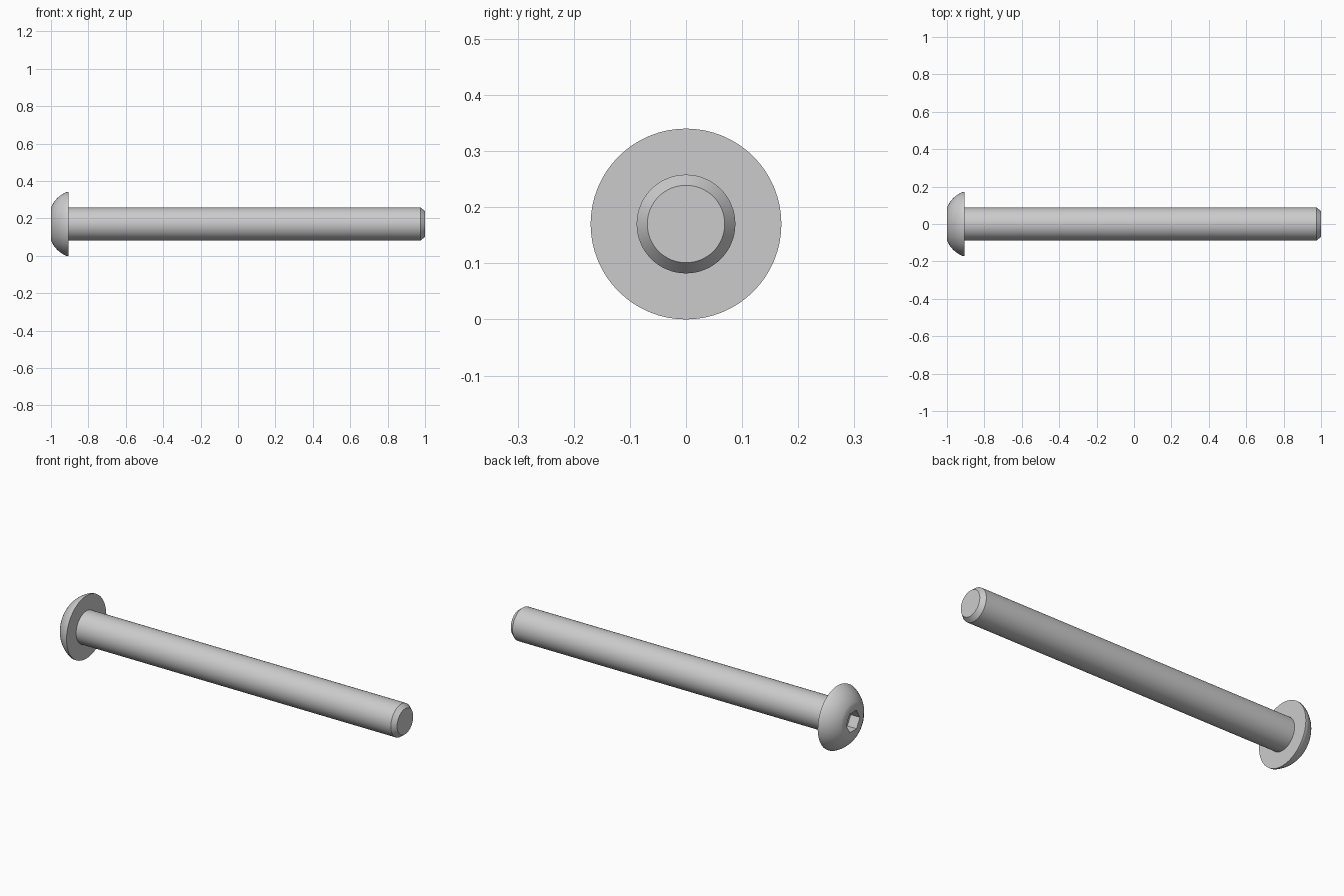
import bpy, bmesh, math
from mathutils import Matrix, Vector

if "Cube" in bpy.data.objects:
    bpy.data.objects.remove(bpy.data.objects["Cube"])

AXIS_Z = 0.17
SEGMENTS = 64


def finish(obj, angle=30):
    bpy.ops.object.select_all(action='DESELECT')
    obj.select_set(True)
    bpy.context.view_layer.objects.active = obj
    bpy.ops.object.shade_smooth_by_angle(angle=math.radians(angle))


def lathe_x(name, profile):
    """Revolve (x, radius) points about the screw axis."""
    bm = bmesh.new()
    verts = [bm.verts.new((x, 0, r)) for x, r in profile]
    edges = [bm.edges.new(pair) for pair in zip(verts, verts[1:])]
    bmesh.ops.spin(bm, geom=verts + edges, cent=(0, 0, 0), axis=(1, 0, 0),
                   angle=math.tau, steps=SEGMENTS, use_duplicate=False)
    bmesh.ops.remove_doubles(bm, verts=bm.verts, dist=1e-5)
    bmesh.ops.holes_fill(bm, edges=[e for e in bm.edges if e.is_boundary], sides=0)
    bmesh.ops.recalc_face_normals(bm, faces=bm.faces)
    mesh = bpy.data.meshes.new(name)
    bm.to_mesh(mesh)
    bm.free()
    obj = bpy.data.objects.new(name, mesh)
    obj.location.z = AXIS_Z
    bpy.context.collection.objects.link(obj)
    return obj


def arc(p, q, bulge, steps):
    """Shallow domed curve from p to q, bowed outward by bulge."""
    p, q = Vector(p), Vector(q)
    d = (q - p).normalized()
    out = Vector((-d.y, d.x))
    return [tuple(p.lerp(q, t) + out * bulge * 4 * t * (1 - t))
            for t in (i / steps for i in range(steps + 1))]


# One-piece screw: domed head, thin rim, shank and chamfered tip
profile = arc((-1, 0.087), (-0.918, 0.17), 0.012, 10)
profile += [(-0.907, 0.17), (-0.907, 0.088), (0.976, 0.088), (1, 0.069)]
screw = lathe_x("button_head_screw", profile)

# Hexagonal socket cut into the head
bm = bmesh.new()
bmesh.ops.create_cone(bm, cap_ends=True, segments=6, radius1=0.058, radius2=0.058,
                      depth=0.11, matrix=Matrix.Rotation(math.pi / 2, 4, 'Y'))
mesh = bpy.data.meshes.new("hex_socket_cutter")
bm.to_mesh(mesh)
bm.free()
cutter = bpy.data.objects.new("hex_socket_cutter", mesh)
cutter.location = (-1, 0, AXIS_Z)
bpy.context.collection.objects.link(cutter)

cut = screw.modifiers.new("hex_socket", 'BOOLEAN')
cut.operation = 'DIFFERENCE'
cut.solver = 'EXACT'
cut.object = cutter
bpy.context.view_layer.objects.active = screw
screw.select_set(True)
bpy.ops.object.modifier_apply(modifier=cut.name)
bpy.data.objects.remove(cutter, do_unlink=True)
finish(screw)
